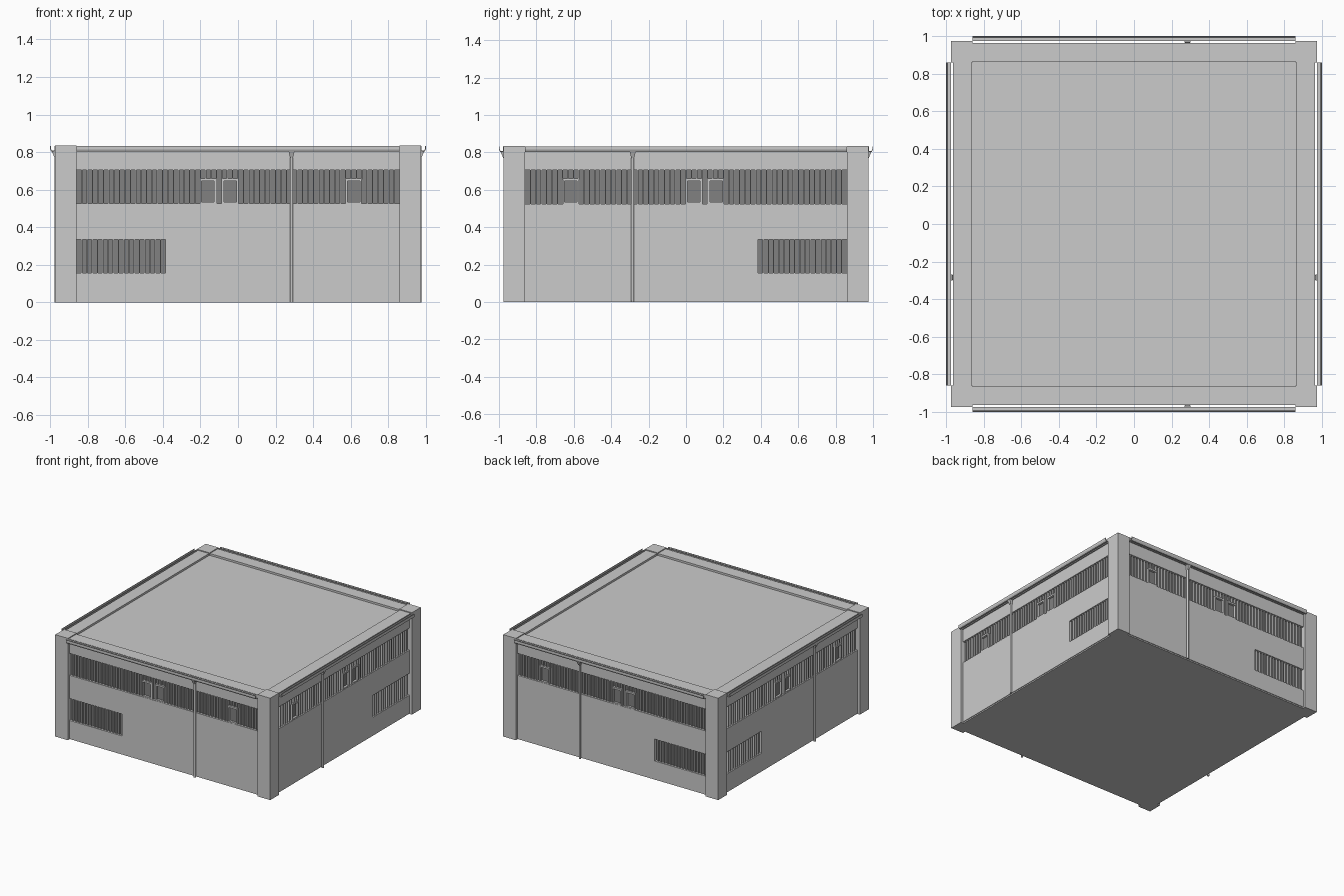
import bpy, bmesh
from mathutils import Matrix, Vector

if "Cube" in bpy.data.objects:
    bpy.data.objects.remove(bpy.data.objects["Cube"])

dark = bpy.data.materials.new("dark_glass")
dark.diffuse_color = (0.22, 0.22, 0.22, 1)
dark.use_nodes = True
dark.node_tree.nodes["Principled BSDF"].inputs["Base Color"].default_value = dark.diffuse_color

# The four facades: u runs along the wall, d is the distance outward
FACADES = {
    "front": lambda u, d: (u, -d),
    "back": lambda u, d: (u, d),
    "right": lambda u, d: (d, -u),
    "left": lambda u, d: (-d, -u),
}


def finish(name, bm, mat=None):
    bmesh.ops.recalc_face_normals(bm, faces=bm.faces)
    me = bpy.data.meshes.new(name)
    bm.to_mesh(me)
    bm.free()
    ob = bpy.data.objects.new(name, me)
    bpy.context.collection.objects.link(ob)
    if mat:
        me.materials.append(mat)
    return ob


def add_box(bm, a, b):
    a, b = Vector(a), Vector(b)
    m = Matrix.Translation((a + b) / 2) @ Matrix.Diagonal([abs(v) for v in b - a] + [1])
    bmesh.ops.create_cube(bm, size=1, matrix=m)


def boxes(name, items, place=None, mat=None):
    """items: (u0, u1, d0, d1, z0, z1)"""
    bm = bmesh.new()
    place = place or (lambda u, d: (u, d))
    for u0, u1, d0, d1, z0, z1 in items:
        add_box(bm, (*place(u0, d0), z0), (*place(u1, d1), z1))
    return finish(name, bm, mat)


def extrude(name, profile, u0, u1, place):
    """Sweep a (d, z) profile along the wall."""
    bm = bmesh.new()
    rings = [[bm.verts.new((*place(u, d), z)) for d, z in profile] for u in (u0, u1)]
    n = len(profile)
    for i in range(n):
        j = (i + 1) % n
        bm.faces.new((rings[0][i], rings[0][j], rings[1][j], rings[1][i]))
    bm.faces.new(rings[0])
    bm.faces.new(rings[1])
    return finish(name, bm)


W = 0.86            # half width of wall between pillars
WALL = 0.955        # wall face
GLASS = 0.935       # recessed glass face
LO, HI = (0.155, 0.335), (0.525, 0.705)
LOW_END = -0.385
UNITS = [(-0.203, -0.118), (-0.083, 0.002), (0.573, 0.658)]
PIPE = 0.285

# Corner pillars
boxes("corner_pillars", [(sx * W, sx * 0.975, sy * W, sy * 0.975, 0, 0.835)
                         for sx in (-1, 1) for sy in (-1, 1)])

# Floor slab, sunken roof deck
boxes("floor_slab", [(-0.95, 0.95, -0.95, 0.95, 0, 0.01)])
boxes("roof_deck", [(-0.9, 0.9, -0.9, 0.9, 0.79, 0.812)])

for side, place in FACADES.items():
    # Wall pieces around the two window openings, then coping
    boxes(side + "_wall", [
        (-W, W, 0.90, WALL, 0.01, LO[0]),
        (LOW_END, W, 0.90, WALL, LO[0], LO[1]),
        (-W, W, 0.90, WALL, LO[1], HI[0]),
        (-W, W, 0.90, WALL, HI[1], 0.815)], place)
    boxes(side + "_coping", [(-W, W, 0.865, 0.965, 0.81, 0.828)], place)

    # Dark glazing
    boxes(side + "_glazing", [(-W, W, 0.92, GLASS, *HI),
                              (-W, LOW_END, 0.92, GLASS, *LO)], place, dark)

    # Closely spaced mullions, interrupted by the opening windows
    bars = []
    for start, end, n, (z0, z1) in ((-W, W, 60, HI), (-W, LOW_END, 17, LO)):
        for i in range(1, n):
            u = start + (end - start) * i / n
            base = z0
            if z0 == HI[0] and any(a - 0.003 < u < b + 0.003 for a, b in UNITS):
                base = 0.655
            bars.append((u - 0.003, u + 0.003, GLASS, 0.95, base, z1))
    boxes(side + "_mullions", bars, place)

    # Opening window frames
    frames = []
    for a, b in UNITS:
        frames += [(a, a + 0.009, GLASS, 0.953, HI[0], 0.66),
                   (b - 0.009, b, GLASS, 0.953, HI[0], 0.66),
                   (a + 0.009, b - 0.009, GLASS, 0.953, HI[0], 0.535),
                   (a + 0.009, b - 0.009, GLASS, 0.953, 0.646, 0.66)]
    boxes(side + "_window_frames", frames, place)

    # Open gutter channel
    extrude(side + "_gutter", [(0.974, 0.832), (0.974, 0.808), (0.980, 0.803), (0.994, 0.803),
                               (1.0, 0.815), (1.0, 0.832), (0.996, 0.832), (0.996, 0.816),
                               (0.992, 0.808), (0.978, 0.808), (0.978, 0.832)], -W, W, place)

    # Downpipe with tapered hopper
    x, y = place(PIPE, 0.968)
    bm = bmesh.new()
    bmesh.ops.create_cone(bm, cap_ends=True, segments=12, radius1=0.008, radius2=0.008,
                          depth=0.775, matrix=Matrix.Translation((x, y, 0.3875)))
    finish(side + "_downpipe", bm)
    bm = bmesh.new()
    lower = [bm.verts.new((*place(PIPE + u, d), 0.77))
             for u, d in ((-0.008, 0.96), (0.008, 0.96), (0.008, 0.977), (-0.008, 0.977))]
    upper = [bm.verts.new((*place(PIPE + u, d), 0.805))
             for u, d in ((-0.016, 0.968), (0.016, 0.968), (0.016, 0.992), (-0.016, 0.992))]
    for i in range(4):
        j = (i + 1) % 4
        bm.faces.new((lower[i], lower[j], upper[j], upper[i]))
    bm.faces.new(lower)
    bm.faces.new(upper)
    finish(side + "_hopper", bm)
